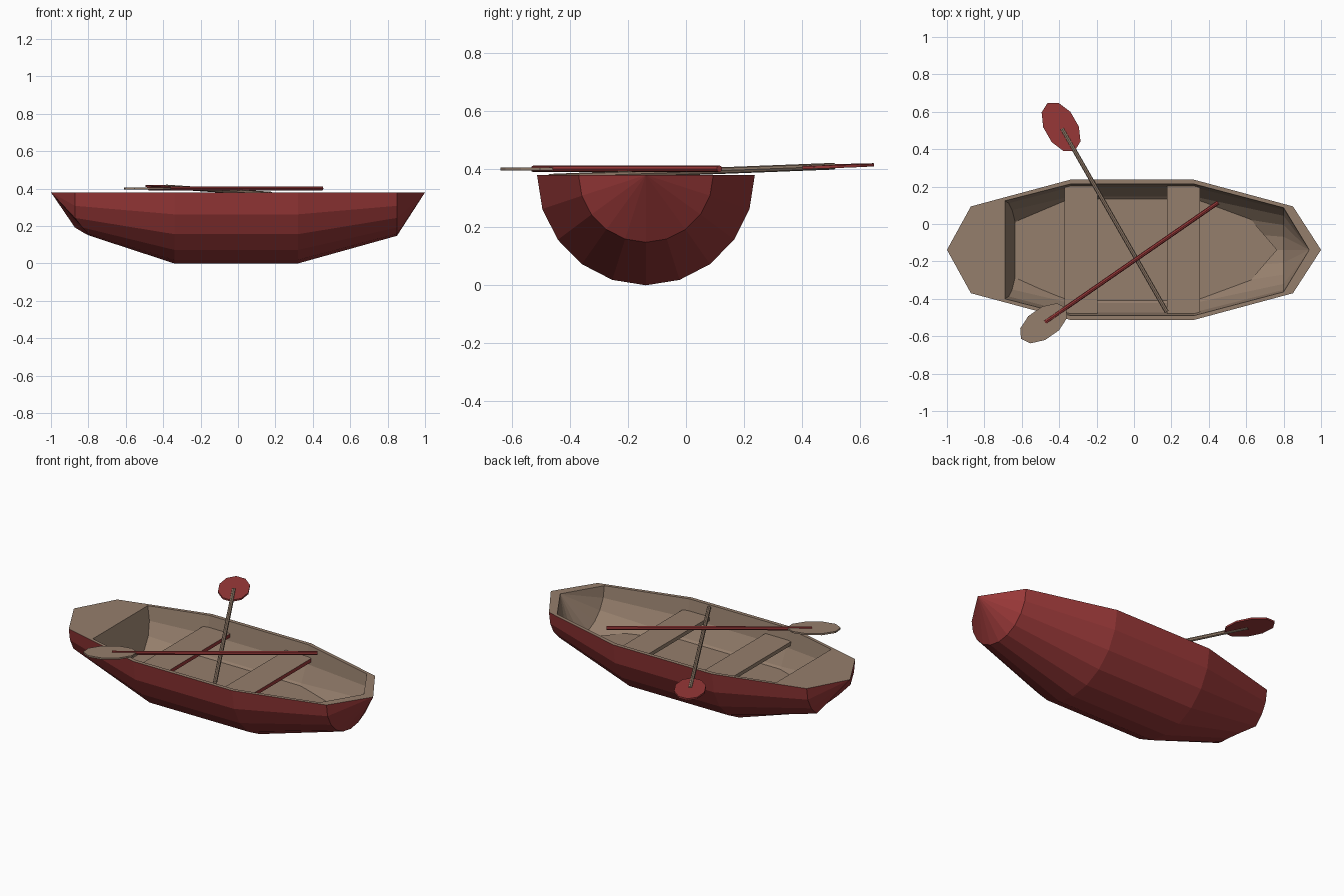
import bpy, bmesh, math
from mathutils import Vector, Matrix

if "Cube" in bpy.data.objects:
    bpy.data.objects.remove(bpy.data.objects["Cube"])

CY, RIM = -0.138, 0.38


def material(name, color):
    m = bpy.data.materials.new(name)
    m.diffuse_color = (*color, 1)
    m.use_nodes = True
    m.node_tree.nodes["Principled BSDF"].inputs["Base Color"].default_value = m.diffuse_color
    return m


RED = material("red_paint", (0.32, 0.04, 0.04))
WOOD = material("pale_wood", (0.30, 0.21, 0.15))


def finish(bm, name, mats):
    me = bpy.data.meshes.new(name)
    bm.to_mesh(me)
    bm.free()
    for m in mats:
        me.materials.append(m)
    ob = bpy.data.objects.new(name, me)
    bpy.context.collection.objects.link(ob)
    return ob


def half_ring(bm, x, r, rz, shift=None):
    """Half circle of ten flat sides hanging below the rim, from -y to +y."""
    out = []
    for i in range(11):
        a = math.radians(18 * i)
        z = RIM - rz * math.sin(a)
        dx = shift(i, z) if shift else 0
        out.append(bm.verts.new((x + dx, CY - r * math.cos(a), z)))
    return out


def loft(bm, rings, mat):
    for a, b in zip(rings, rings[1:]):
        for i in range(10):
            bm.faces.new((a[i], a[i + 1], b[i + 1], b[i])).material_index = mat


def fan(bm, ring, tip, mat):
    for i in range(10):
        bm.faces.new((ring[i], ring[i + 1], tip)).material_index = mat


# Hull: outer shell, inner shell, rim and stern deck in one closed mesh
bm = bmesh.new()
notch = {4: 0.07, 3: 0.04, 5: 0.08, 6: 0.055}
outer = [half_ring(bm, -0.872, 0.232, 0.232, lambda i, z: notch.get(i, 0)),
         half_ring(bm, -0.34, 0.375, RIM), half_ring(bm, 0.32, 0.375, RIM),
         half_ring(bm, 0.85, 0.232, 0.232)]
inner = [half_ring(bm, -0.69, 0.262, 0.262, lambda i, z: 0.25 * (RIM - z)),
         half_ring(bm, -0.34, 0.352, 0.352), half_ring(bm, 0.32, 0.352, 0.352),
         half_ring(bm, 0.80, 0.225, 0.225)]
stern = bm.verts.new((-1, CY, RIM))
bow = bm.verts.new((1, CY, RIM))
bow_in = bm.verts.new((0.937, CY, RIM))
loft(bm, outer, 0)
fan(bm, outer[0], stern, 0)
fan(bm, outer[-1], bow, 0)
loft(bm, inner, 1)
fan(bm, inner[-1], bow_in, 1)
bm.faces.new(inner[0]).material_index = 1
for s in (0, 10):
    for k in range(3):
        bm.faces.new((outer[k][s], outer[k + 1][s], inner[k + 1][s], inner[k][s])).material_index = 1
    bm.faces.new((outer[3][s], bow, bow_in, inner[3][s])).material_index = 1
bm.faces.new((stern, outer[0][0], inner[0][0], inner[0][10], outer[0][10])).material_index = 1
bmesh.ops.recalc_face_normals(bm, faces=bm.faces[:])
finish(bm, "hull", [RED, WOOD])

# Floor boards
bm = bmesh.new()
side = [(-0.637, 0.165), (-0.34, 0.272), (0.32, 0.272), (0.61, 0.18)]
outline = [(x, -y) for x, y in side] + [(0.765, 0)] + [(x, y) for x, y in reversed(side)]
bm.faces.new([bm.verts.new((x, CY + y, 0.163)) for x, y in outline])
finish(bm, "floor", [WOOD])

# Seats, painted on the edge facing the bow and underneath
for n, x in enumerate((-0.283, 0.265)):
    bm = bmesh.new()
    bmesh.ops.create_cube(bm, size=1, matrix=Matrix.Translation((x, CY, 0.302))
                          @ Matrix.Diagonal((0.176, 0.69, 0.022, 1)))
    bm.normal_update()
    for f in bm.faces:
        f.material_index = 1 if f.normal.x > 0.5 or f.normal.z < -0.5 else 0
    finish(bm, f"seat_{n + 1}", [WOOD, RED])


# Oars: round shaft from handle to blade, flat ten-sided oval blade
def oar(name, handle, end, blade_half, shaft_mat, blade_mat):
    a, b = Vector(handle), Vector(end)
    d = b - a
    rot = d.to_track_quat('Z', 'Y').to_matrix().to_4x4()
    bm = bmesh.new()
    bmesh.ops.create_cone(bm, cap_ends=True, segments=8, radius1=0.0115, radius2=0.0115,
                          depth=d.length, matrix=Matrix.Translation((a + b) / 2) @ rot)
    finish(bm, name + "_shaft", [shaft_mat])
    flat = d.to_track_quat('X', 'Z').to_matrix().to_4x4()
    bm = bmesh.new()
    bmesh.ops.create_cone(bm, cap_ends=True, segments=10, radius1=1, radius2=1, depth=1,
                          matrix=Matrix.Translation(b + d.normalized() * 0.01) @ flat
                          @ Matrix.Diagonal((*blade_half, 0.010, 1))
                          @ Matrix.Rotation(math.radians(18), 4, 'Z'))
    finish(bm, name + "_blade", [blade_mat])


oar("oar_1", (0.175, -0.47, 0.372), (-0.385, 0.51, 0.41), (0.147, 0.088), WOOD, RED)
oar("oar_2", (0.45, 0.115, 0.401), (-0.475, -0.525, 0.401), (0.147, 0.082), RED, WOOD)
